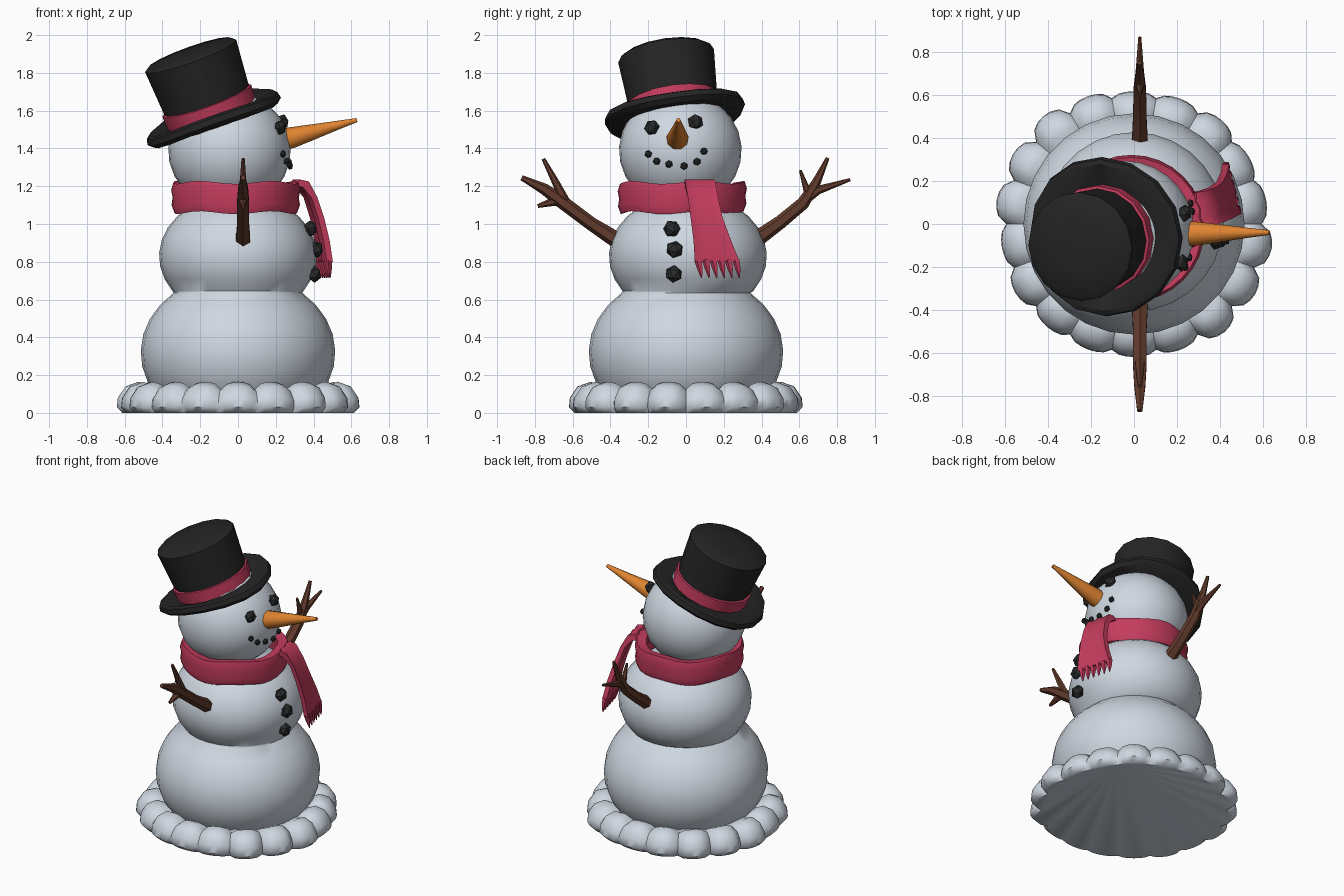
import bpy, bmesh, random
from math import sin, cos, pi, asin, sqrt, radians
from mathutils import Vector, Matrix

if "Cube" in bpy.data.objects:
    bpy.data.objects.remove(bpy.data.objects["Cube"])

random.seed(4)


def material(name, rgb):
    m = bpy.data.materials.new(name)
    m.diffuse_color = (*rgb, 1)
    m.use_nodes = True
    m.node_tree.nodes["Principled BSDF"].inputs["Base Color"].default_value = m.diffuse_color
    return m


SNOW = material("snow", (0.62, 0.68, 0.75))
BLACK = material("hat_black", (0.018, 0.018, 0.018))
COAL = material("coal", (0.024, 0.025, 0.026))
PINK = material("scarf_pink", (0.55, 0.045, 0.11))
ORANGE = material("carrot_orange", (0.74, 0.23, 0.03))
BROWN = material("twig_brown", (0.12, 0.043, 0.025))


def finish(name, bm, mat, angle=40):
    bmesh.ops.recalc_face_normals(bm, faces=bm.faces)
    me = bpy.data.meshes.new(name)
    bm.to_mesh(me)
    bm.free()
    me.materials.append(mat)
    ob = bpy.data.objects.new(name, me)
    bpy.context.collection.objects.link(ob)
    bpy.ops.object.select_all(action='DESELECT')
    ob.select_set(True)
    bpy.context.view_layer.objects.active = ob
    bpy.ops.object.shade_smooth_by_angle(angle=radians(angle))
    return ob


def loft(name, rings, mat, closed=False, angle=40):
    """Skin a list of closed rings of points; cap the ends or close the loop."""
    bm = bmesh.new()
    vs = [[bm.verts.new(p) for p in r] for r in rings]
    pairs = list(zip(vs, vs[1:])) + ([(vs[-1], vs[0])] if closed else [])
    for a, b in pairs:
        n = len(a)
        for i in range(n):
            j = (i + 1) % n
            bm.faces.new((a[i], a[j], b[j], b[i]))
    if not closed:
        bm.faces.new(vs[0])
        bm.faces.new(vs[-1])
    return finish(name, bm, mat, angle)


def ring(r, z, n, cx=0, cy=0):
    return [Vector((cx + r * cos(2 * pi * i / n), cy + r * sin(2 * pi * i / n), z)) for i in range(n)]


def tube(name, path, mat, n=6):
    """Tapered tube; path points are (x, y, z, radius)."""
    pts = [Vector(p[:3]) for p in path]
    rings = []
    for i, p in enumerate(pts):
        d = (pts[min(i + 1, len(pts) - 1)] - pts[max(i - 1, 0)]).normalized()
        u = d.cross(Vector((1, 0, 0)) if abs(d.x) < 0.8 else Vector((0, 1, 0))).normalized()
        v = d.cross(u)
        rings.append([p + path[i][3] * (u * cos(2 * pi * k / n) + v * sin(2 * pi * k / n)) for k in range(n)])
    return loft(name, rings, mat)


def lump(name, pos, size):
    """Faceted coal lump flattened along x."""
    bm = bmesh.new()
    bmesh.ops.create_icosphere(bm, subdivisions=1, radius=1)
    rot = Matrix.Rotation(random.uniform(0, 6), 4, 'X')
    bm.transform(Matrix.Translation(pos) @ Matrix.Diagonal((size * 0.8, size, size, 1)) @ rot)
    return finish(name, bm, COAL, 20)


# body: three stacked snowballs in one skin (centre, radius, z half-height, z range)
balls = [(0, 0, 0.32, 0.515, 0.42, 0.02, 0.635, 9),
         (0, 0.01, 0.83, 0.418, 0.33, 0.645, 1.09, 8),
         (-0.045, -0.03, 1.39, 0.325, 0.31, 1.13, 1.695, 10)]
rings = []
for cx, cy, cz, r, h, z0, z1, n in balls:
    a0, a1 = asin((z0 - cz) / h), asin((z1 - cz) / h)
    for i in range(n):
        a = a0 + (a1 - a0) * i / (n - 1)
        rings.append(ring(r * cos(a), cz + h * sin(a), 28, cx, cy))
loft("snow_body", rings, SNOW, angle=50)

# drift: lobed ring of snow round the foot
LOBES, STEP = 18, 6
push = [random.uniform(-0.025, 0.02) for _ in range(LOBES)]
rings = []
for r, z, bulge, lift in [(0.575, 0, 0.035, 0), (0.595, 0.03, 0.045, 0), (0.59, 0.07, 0.045, 0.01),
                          (0.555, 0.115, 0.04, 0.025), (0.51, 0.125, 0.015, 0.04), (0.45, 0.11, 0, 0.02)]:
    pts = []
    for i in range(LOBES * STEP):
        t = 2 * pi * i / (LOBES * STEP)
        w = sqrt(abs(sin(pi * (i % STEP) / STEP)))
        rr = r + (bulge + push[i // STEP]) * w
        pts.append((rr * cos(t), rr * sin(t), z + lift * w))
    rings.append(pts)
loft("snow_drift", rings, SNOW, angle=50)

# hat: turned profiles, tilted back and to the side
axis = Vector((-0.335, -0.14, 0.93))
tilt = Matrix.Translation((-0.13, -0.055, 1.555)) @ Vector((0, 0, 1)).rotation_difference(axis).to_matrix().to_4x4()


def turned(name, profile, mat, closed=False, n=16):
    rings = [ring(r, h, n) for r, h in profile]
    for (r, h), pts in zip(profile, rings):
        for p in pts:
            if r > 0.3:  # brim curls up at the sides
                p.z += 0.04 * (p.y / r) ** 2
    return loft(name, [[tilt @ p for p in pts] for pts in rings], mat, closed)


turned("hat", [(0.2, -0.025), (0.35, -0.035), (0.375, -0.012), (0.368, 0.02), (0.345, 0.03), (0.232, 0.025),
               (0.238, 0.12), (0.256, 0.36), (0.235, 0.375), (0.1, 0.385)], BLACK)
turned("hat_band", [(0.225, 0.02), (0.246, 0.02), (0.25, 0.105), (0.23, 0.11)], PINK, True)

# scarf: wrap round the neck with gentle folds
rings = []
for r, z in [(0.28, 1.075), (0.325, 1.06), (0.34, 1.10), (0.334, 1.14), (0.342, 1.18), (0.33, 1.22), (0.27, 1.21)]:
    pts = ring(r, z, 32, -0.012, -0.02)
    for i, p in enumerate(pts):
        p.z += 0.008 * sin(2 * pi * i * 5 / 32)
    rings.append(pts)
loft("scarf_wrap", rings, PINK, True, 50)

# scarf tail: flat strip over the chest, wrapping with the body
rings = []
for x, y, z, w in [(0.26, 0.065, 1.19, 0.07), (0.29, 0.07, 1.235, 0.077), (0.335, 0.075, 1.225, 0.08),
                   (0.38, 0.09, 1.14, 0.08), (0.415, 0.11, 1.03, 0.085), (0.44, 0.14, 0.91, 0.1),
                   (0.452, 0.165, 0.80, 0.118)]:
    front = [(x + 0.015 - 0.25 * w * s + 0.006 * cos(s * 6), y + w * s, z) for s in (-1, -0.5, 0, 0.5, 1)]
    back = [(p[0] - 0.032, p[1], p[2] - (0.03 if z > 1.15 else 0)) for p in reversed(front)]
    rings.append(front + back)
loft("scarf_tail", rings, PINK, angle=50)
for i in range(6):
    s = -0.85 + 0.34 * i
    x, y = 0.452 - 0.03 * s, 0.165 + 0.118 * s
    tube("scarf_fringe", [(x, y, 0.81, 0.021), (x + 0.005, y + 0.01, 0.765, 0.016), (x + 0.01, y + 0.018, 0.715, 0.003)], PINK, 5)

# carrot nose
tube("carrot_nose", [(0.24, -0.045, 1.445, 0.06), (0.29, -0.045, 1.457, 0.057), (0.4, -0.043, 1.487, 0.042),
                     (0.53, -0.041, 1.523, 0.024), (0.63, -0.04, 1.55, 0.011)], ORANGE, 9)


# coal eyes and mouth, placed on the head surface
def head_x(y, z):
    return -0.045 + 0.325 * sqrt(1 - ((y + 0.03) / 0.325) ** 2 - ((z - 1.39) / 0.31) ** 2)


for y, z in [(-0.18, 1.51), (0.05, 1.54)]:
    lump("eye", (head_x(y, z) + 0.008, y, z), 0.043)
for y, z in [(-0.2, 1.37), (-0.155, 1.332), (-0.09, 1.317), (-0.01, 1.307), (0.058, 1.33), (0.095, 1.385)]:
    lump("mouth_coal", (head_x(y, z) + 0.008, y, z), 0.021)

# coal buttons
for x, y, z in [(0.382, -0.075, 0.975), (0.415, -0.06, 0.865), (0.405, -0.065, 0.735)]:
    lump("button", (x, y, z), 0.047)

# twig arms: main stem and two side twigs each, points are (y, z, radius)
twigs = {
    "arm_a": [(0.36, 0.91, 0.044), (0.5, 1.01, 0.036), (0.62, 1.11, 0.034), (0.69, 1.22, 0.024), (0.75, 1.35, 0.01)],
    "arm_a_twig_long": [(0.61, 1.11, 0.025), (0.7, 1.18, 0.023), (0.87, 1.235, 0.008)],
    "arm_a_twig_short": [(0.65, 1.15, 0.022), (0.605, 1.285, 0.007)],
    "arm_b": [(-0.36, 0.91, 0.044), (-0.5, 1.0, 0.036), (-0.66, 1.12, 0.036), (-0.75, 1.185, 0.03), (-0.87, 1.245, 0.014)],
    "arm_b_twig_up": [(-0.64, 1.12, 0.026), (-0.69, 1.22, 0.02), (-0.755, 1.345, 0.01)],
    "arm_b_twig_down": [(-0.66, 1.13, 0.03), (-0.785, 1.095, 0.01)],
}
for name, pts in twigs.items():
    tube(name, [(0.027, y, z, r) for y, z, r in pts], BROWN)
